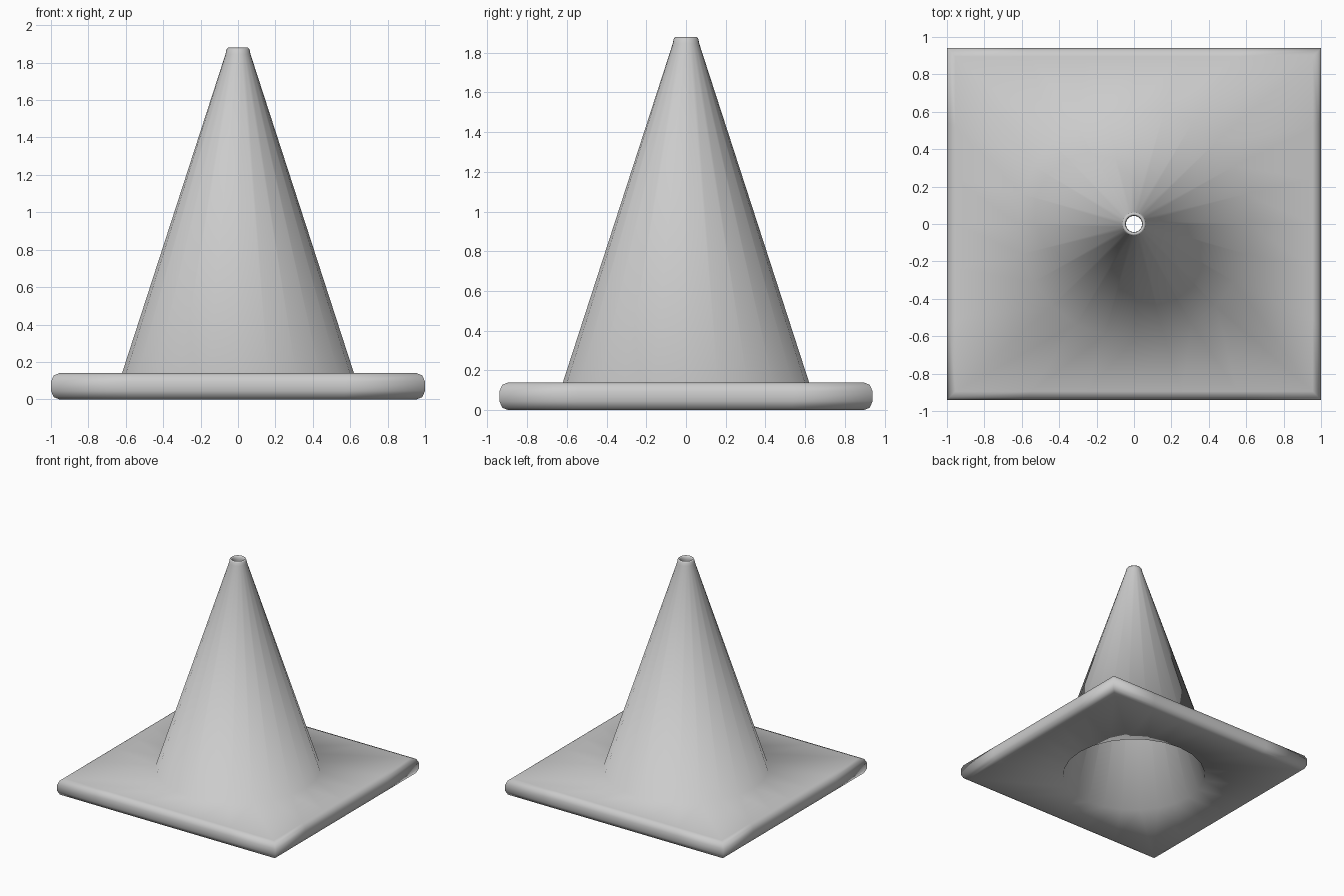
import bpy, bmesh, math

if "Cube" in bpy.data.objects:
    bpy.data.objects.remove(bpy.data.objects["Cube"])

SEGS = 24


def circle(r, z):
    return [(r * math.cos(a), r * math.sin(a), z)
            for a in (2 * math.pi * i / SEGS for i in range(SEGS))]


def rectangle(inset, z):
    # Circle directions pushed out to the plate outline, corners included
    pts = []
    for x, y, _ in circle(1, 0):
        m = max(abs(x), abs(y))
        pts.append((x / m * (1.0 - inset), y / m * (0.94 - inset), z))
    return pts


# One closed skin: plate edge, cone outside, mouth, cone inside, underside
rings = [
    rectangle(0.045, 0.0), rectangle(0.015, 0.012), rectangle(0.0, 0.045),
    rectangle(0.0, 0.095), rectangle(0.015, 0.128), rectangle(0.045, 0.14),
    # outer cone wall
    circle(0.62, 0.14), circle(0.067, 1.845),
    # rounded mouth with a through hole
    circle(0.062, 1.87), circle(0.054, 1.88), circle(0.045, 1.87),
    circle(0.043, 1.845),
    # inner cone wall down to the opening in the flat underside
    circle(0.56, 0.0),
]

bm = bmesh.new()
loops = [[bm.verts.new(p) for p in ring] for ring in rings]
for k, low in enumerate(loops):
    high = loops[(k + 1) % len(loops)]
    for i in range(SEGS):
        j = (i + 1) % SEGS
        bm.faces.new((low[i], low[j], high[j], high[i]))
bmesh.ops.recalc_face_normals(bm, faces=bm.faces)
for f in bm.faces:
    f.smooth = True

mesh = bpy.data.meshes.new("traffic_cone")
bm.to_mesh(mesh)
bm.free()
cone = bpy.data.objects.new("traffic_cone", mesh)
bpy.context.collection.objects.link(cone)
